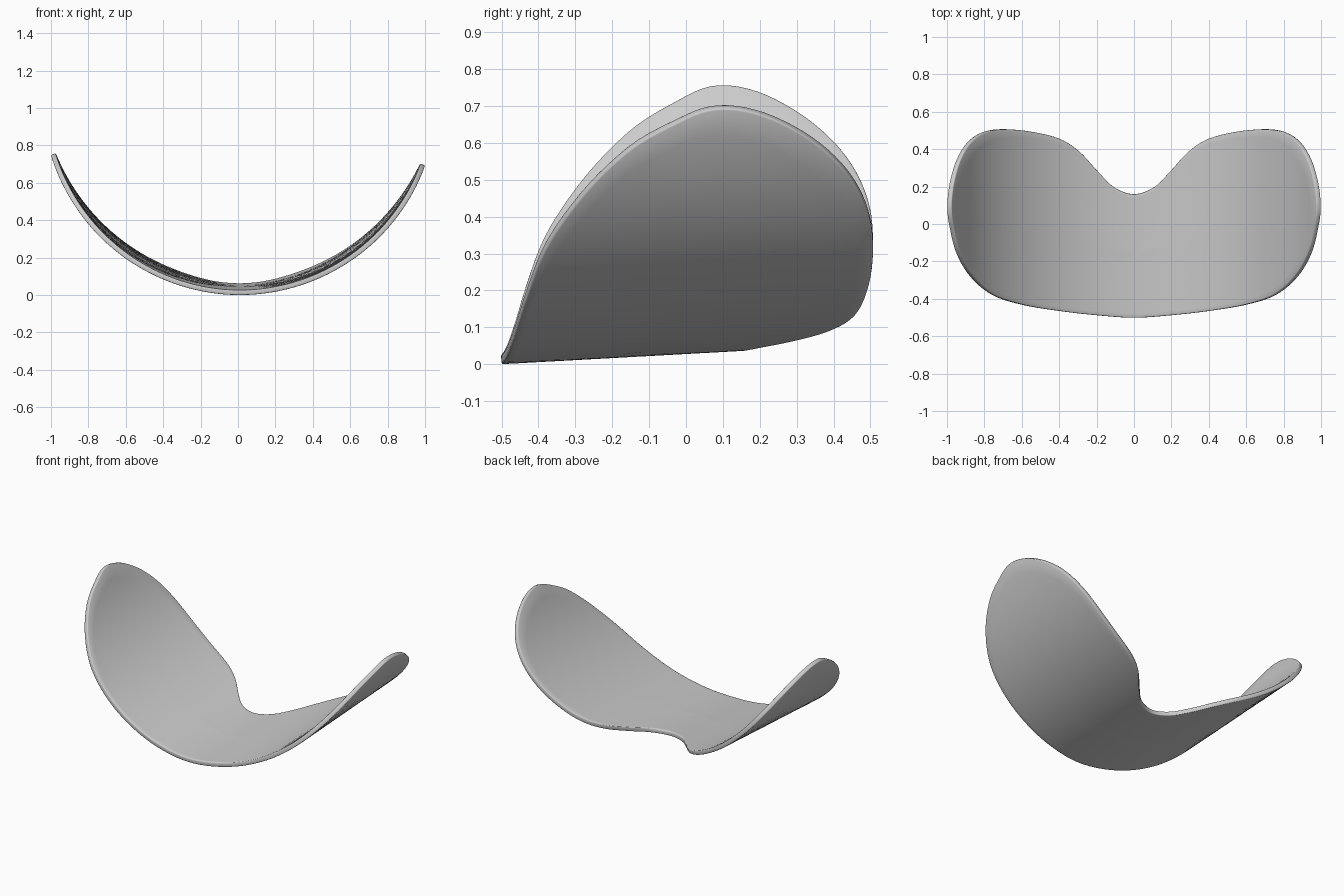
import bpy, bmesh, math
from mathutils import Vector

if "Cube" in bpy.data.objects:
    bpy.data.objects.remove(bpy.data.objects["Cube"])

R, CX = 1.0715, 0.0106      # bend radius and its sideways centre
TILT = 0.055                # rise per unit towards the back
THICK = 0.027
RINGS, SUB = 16, 5

# Right half of the outline seen from above, front middle to back notch
half = [(0, -.5), (.2, -.487), (.4, -.465), (.6, -.432), (.76, -.38), (.875, -.285),
        (.95, -.16), (.987, -.02), (1, .09), (.987, .22), (.95, .345), (.895, .435),
        (.82, .488), (.72, .507), (.57, .496), (.41, .458), (.3, .39), (.2, .285),
        (.11, .198), (0, .16)]
outline = half + [(-x, y) for x, y in reversed(half[1:-1])]


def smooth_loop(pts, sub):
    """Closed Catmull-Rom curve through the points."""
    p = [Vector(q) for q in pts]
    n, out = len(p), []
    for i in range(n):
        a, b, c, d = p[i - 1], p[i], p[(i + 1) % n], p[(i + 2) % n]
        for k in range(sub):
            t = k / sub
            out.append(0.5 * (2 * b + (c - a) * t + (2 * a - 5 * b + 4 * c - d) * t ** 2
                              + (3 * b - a - 3 * c + d) * t ** 3))
    return out


def on_shell(angle, y):
    """Point on the tilted, bent sheet."""
    return (CX + R * math.sin(angle), y, R * (1 - math.cos(angle)) + TILT * (y + .5))


# Bent sheet made of rings shrinking towards a centre point
bm = bmesh.new()
loop = [(math.asin((p.x - CX) / R), p.y) for p in smooth_loop(outline, SUB)]
n, y0 = len(loop), -0.15
centre = bm.verts.new(on_shell(0, y0))
rings = [[bm.verts.new(on_shell(a * k / RINGS, y0 + (y - y0) * k / RINGS)) for a, y in loop]
         for k in range(1, RINGS + 1)]
for i in range(n):
    j = (i + 1) % n
    bm.faces.new((centre, rings[0][i], rings[0][j]))
    for r, s in zip(rings, rings[1:]):
        bm.faces.new((r[i], s[i], s[j], r[j]))
bm.normal_update()
mesh = bpy.data.meshes.new("curved_shell")
bm.to_mesh(mesh)
bm.free()
shell = bpy.data.objects.new("curved_shell", mesh)
bpy.context.collection.objects.link(shell)

# Thickness towards the inside, with a slightly softened rim
solid = shell.modifiers.new("thickness", 'SOLIDIFY')
solid.thickness = THICK
solid.offset = 1
bevel = shell.modifiers.new("soft_rim", 'BEVEL')
bevel.width = 0.005
bevel.segments = 2
bevel.limit_method = 'ANGLE'
bevel.angle_limit = math.radians(50)

bpy.context.view_layer.objects.active = shell
shell.select_set(True)
bpy.ops.object.shade_smooth_by_angle(angle=math.radians(40))
